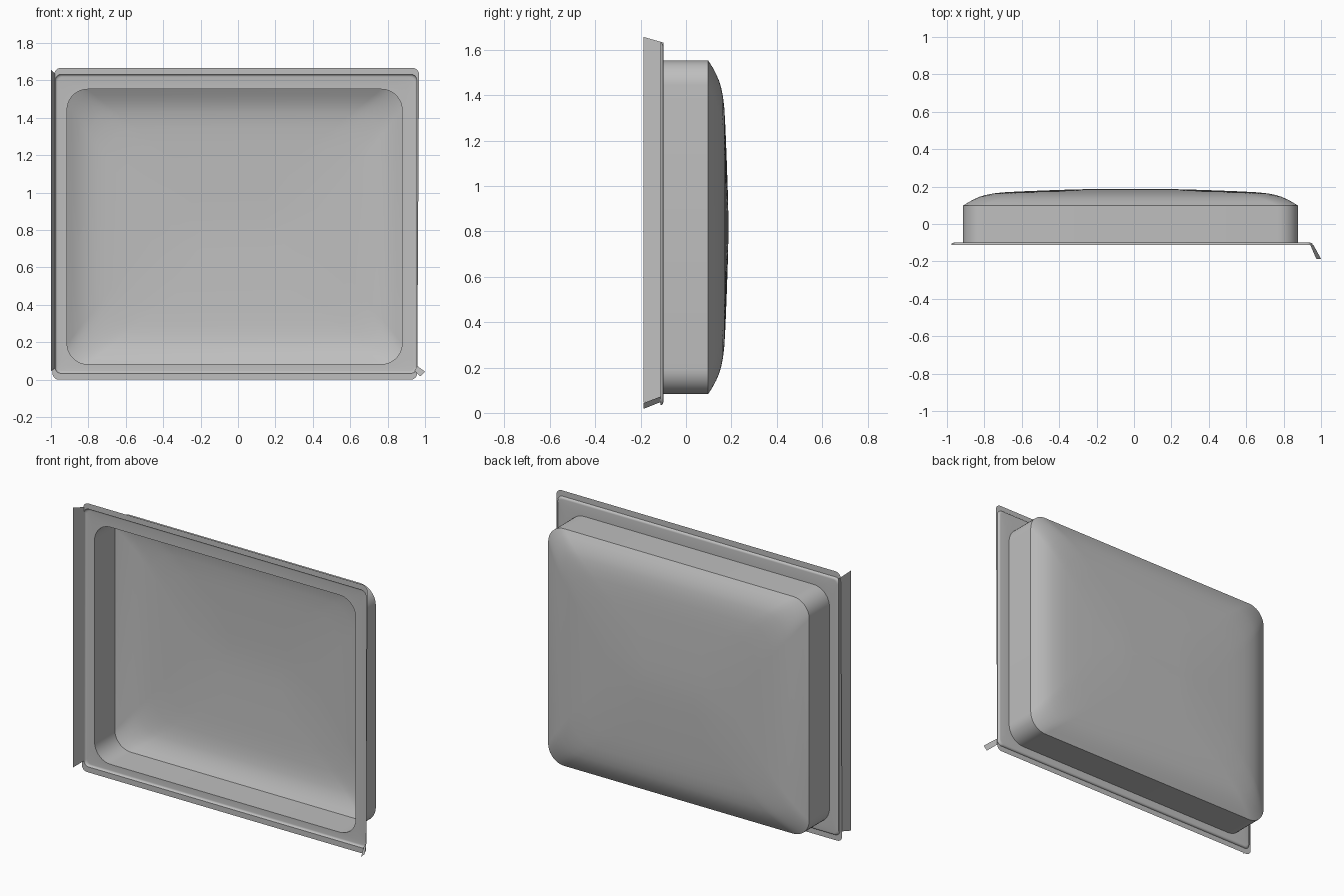
import bpy, bmesh, math

old = bpy.data.objects.get("Cube")
if old:
    bpy.data.objects.remove(old, do_unlink=True)

# Single sheet metal colour
grey = bpy.data.materials.new("sheet_grey")
grey.use_nodes = True
color = (0.52, 0.52, 0.52, 1)
grey.diffuse_color = color
grey.node_tree.nodes["Principled BSDF"].inputs["Base Color"].default_value = color


def outline(box, inset, radius, y, lean=0.0, steps=9):
    """Rounded rectangle in the xz plane at depth y."""
    x0, x1, z0, z1 = box
    x0, x1, z0, z1 = x0 + inset, x1 - inset, z0 + inset, z1 - inset
    r = min(radius, 0.9 * (z1 - z0) / 2)
    corners = [(x1 - r, z1 - r), (x0 + r, z1 - r), (x0 + r, z0 + r), (x1 - r, z0 + r)]
    points = []
    for quarter, (cx, cz) in enumerate(corners):
        for i in range(steps + 1):
            a = math.pi / 2 * (quarter + i / steps)
            x, z = cx + r * math.cos(a), cz + r * math.sin(a)
            points.append((x + lean * z, y, z))
    return points


def finish(name, bm):
    bmesh.ops.recalc_face_normals(bm, faces=bm.faces)
    mesh = bpy.data.meshes.new(name)
    bm.to_mesh(mesh)
    bm.free()
    mesh.materials.append(grey)
    obj = bpy.data.objects.new(name, mesh)
    bpy.context.collection.objects.link(obj)
    bpy.ops.object.select_all(action="DESELECT")
    obj.select_set(True)
    bpy.context.view_layer.objects.active = obj
    bpy.ops.object.shade_smooth_by_angle(angle=math.radians(35))


def loft(name, rings, cap=False):
    bm = bmesh.new()
    loops = [[bm.verts.new(p) for p in ring] for ring in rings]
    for a, b in zip(loops, loops[1:]):
        for i in range(len(a)):
            j = (i + 1) % len(a)
            bm.faces.new((a[i], a[j], b[j], b[i]))
    if cap:
        bm.faces.new(loops[-1])
    finish(name, bm)


def plate(name, points):
    bm = bmesh.new()
    bm.faces.new([bm.verts.new(p) for p in points])
    finish(name, bm)


OPENING = (-0.914, 0.877, 0.083, 1.553)
PANEL = (-0.977, 0.956, 0.034, 1.632)
BORDER = (-0.992, 0.958, 0.0, 1.667)
BACK, LIP, FRONT = -0.10, -0.113, -0.187

# Pan: straight walls, then a softly crowned back
dome = [(0, 0.098), (0.03, 0.117), (0.06, 0.133), (0.09, 0.146), (0.12, 0.155),
        (0.16, 0.163), (0.21, 0.169), (0.3, 0.174), (0.45, 0.180), (0.6, 0.185), (0.7, 0.187)]
loft("pan", [outline(OPENING, 0, 0.11, BACK)]
     + [outline(OPENING, d, 0.11 + d / 4, y) for d, y in dome], cap=True)

# Flange around the opening with a rounded lip bent forward
depth = BACK - LIP
lip = []
for k in range(6):
    a = math.pi / 2 * k / 5
    lip.append(outline(PANEL, depth * (1 - math.sin(a)), 0.03, LIP + depth * math.cos(a)))
loft("flange", [outline(OPENING, 0, 0.11, BACK)] + lip)

# Flat border strip outside the lip
loft("border_strip", [outline(PANEL, 0, 0.03, LIP), outline(BORDER, 0, 0.035, LIP, lean=0.006)])

# Angled flap along the right edge
plate("side_flap", [(-0.975, BACK, 0.065), (-1.0, FRONT, 0.045),
                    (-1.0, FRONT, 1.657), (-0.975, BACK, 1.632)])

# Small bent tab at the lower left corner
plate("corner_tab", [(0.943, LIP, 0.047), (0.975, FRONT, 0.018),
                     (1.0, FRONT, 0.043), (0.960, LIP, 0.072)])
